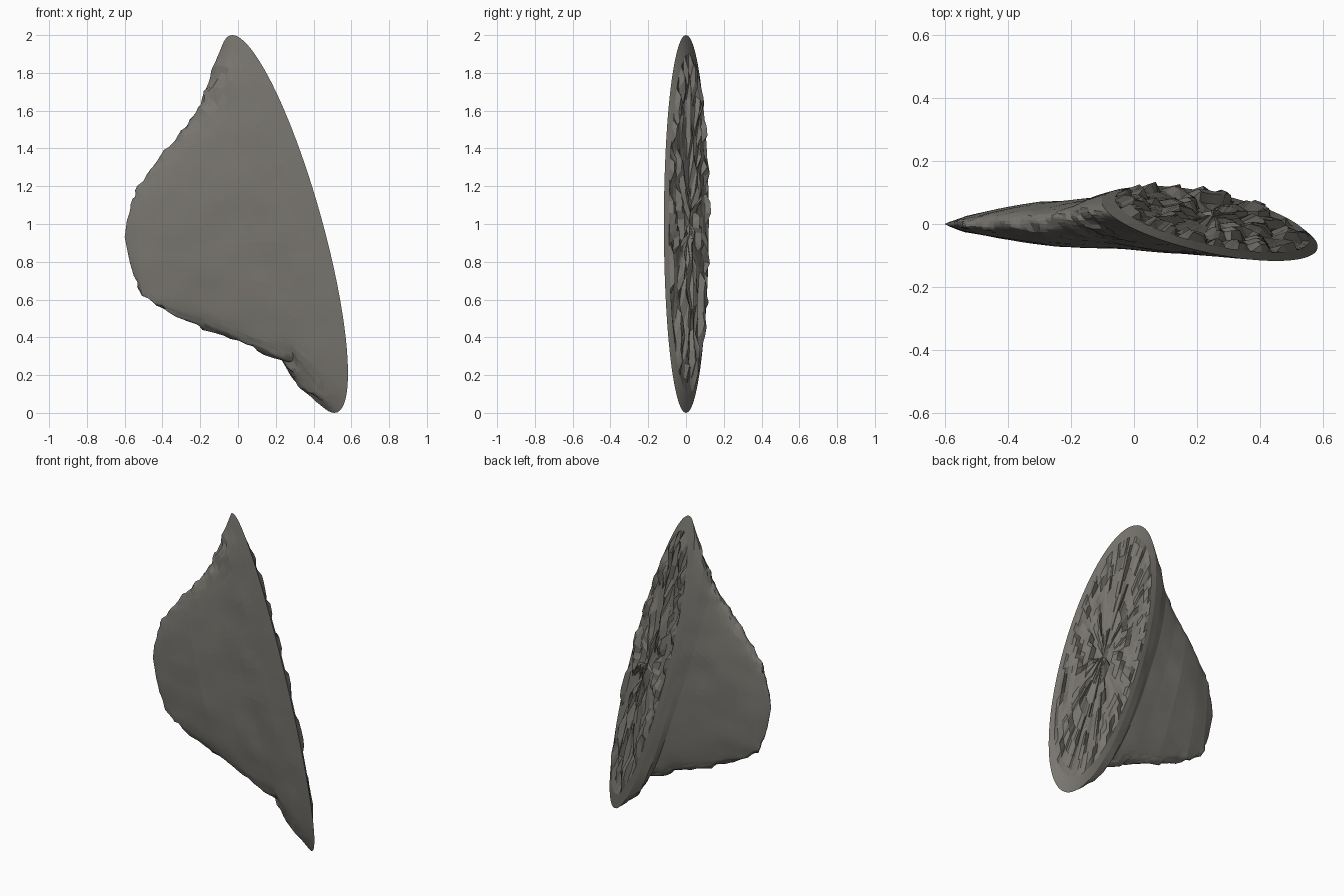
import bpy, bmesh, math, random
from mathutils import Vector, noise

random.seed(4)
cube = bpy.data.objects.get("Cube")
if cube:
    bpy.data.objects.remove(cube, do_unlink=True)

SEGMENTS = 96
STEPS = 5

# Sections from the broad broken face to the thin fin edge:
# top (x, z), bottom (x, z), half thickness (x, y)
SECTIONS = [
    ((-0.03, 2.0), (0.51, 0.0), (0.21, -0.117)),
    ((-0.11, 1.80), (0.38, 0.11), (0.14, -0.102)),
    ((-0.18, 1.64), (0.26, 0.27), (0.08, -0.088)),
    ((-0.28, 1.51), (0.08, 0.34), (0.04, -0.077)),
    ((-0.36, 1.41), (-0.13, 0.43), (0.02, -0.070)),
    ((-0.47, 1.29), (-0.38, 0.53), (0.0, -0.046)),
    ((-0.55, 1.14), (-0.51, 0.63), (0.0, -0.026)),
    ((-0.59, 1.02), (-0.57, 0.80), (0.0, -0.008)),
]


def mix(p, q, f):
    return [a + (b - a) * f for a, b in zip(p, q)]


def section_point(section, angle, power):
    """Point on a slanted oval section."""
    (tx, tz), (bx, bz), (hx, hy) = section
    c, s = math.cos(angle), math.sin(angle)
    s = math.copysign(abs(s) ** power, s)
    x = (tx + bx) / 2 + (tx - bx) / 2 * c + hx * s
    z = (tz + bz) / 2 + (tz - bz) / 2 * c
    return Vector((x, hy * s, z))


def bridge(bm, lower, upper):
    for i in range(SEGMENTS):
        j = (i + 1) % SEGMENTS
        bm.faces.new((lower[i], lower[j], upper[j], upper[i]))


def fan(bm, ring, tip):
    for i in range(SEGMENTS):
        bm.faces.new((ring[i], ring[(i + 1) % SEGMENTS], tip))


bm = bmesh.new()
angles = [2 * math.pi * i / SEGMENTS for i in range(SEGMENTS)]

# Fin body: smooth flanks with a chipped outer edge
rings = []
count = (len(SECTIONS) - 1) * STEPS
for k in range(count + 1):
    n = min(k // STEPS, len(SECTIONS) - 2)
    f = k / STEPS - n
    section = [mix(p, q, f) for p, q in zip(SECTIONS[n], SECTIONS[n + 1])]
    power = 1 - 0.25 * min(1, k / STEPS)
    ring = []
    for a in angles:
        p = section_point(section, a, power)
        if k:
            edge = abs(math.cos(a)) ** 12
            fade = min(1, k / STEPS) * min(1, (count - k) / STEPS + 0.3)
            chip = noise.noise_vector(p * 13) * 0.022 + noise.noise_vector(p * 35) * 0.012
            chip.y *= 0.5
            p += chip * edge * fade
            p.y += noise.noise(p * 6) * 0.006 * fade
        ring.append(bm.verts.new(p))
    rings.append(ring)
for lower, upper in zip(rings, rings[1:]):
    bridge(bm, lower, upper)
fan(bm, rings[-1], bm.verts.new((-0.6, 0, 0.93)))

# Broken face: plain bevelled rim around a rough, slightly raised middle
centre = Vector((0.24, 0, 1))
normal = Vector((0.235, 0.42, 0.062)).normalized()
previous = rings[0]
for scale in (0.96, 0.9, 0.84, 0.76, 0.67, 0.57, 0.46, 0.34, 0.22, 0.1):
    ring = []
    rough = 0.0 if scale > 0.88 else 1.0
    lift = 0.022 * min(1, (1 - scale) * 8)
    for a in angles:
        p = centre.lerp(section_point(SECTIONS[0], a, 1), scale)
        cracks = noise.noise(Vector((p.x * 22, p.y * 22, p.z * 9)))
        step = 0.012 if cracks > 0.1 else -0.008
        p += normal * (lift + rough * (step + cracks * 0.012))
        p.z += rough * random.uniform(-0.008, 0.008)
        ring.append(bm.verts.new(p))
    bridge(bm, ring, previous)
    previous = ring
fan(bm, previous, bm.verts.new(centre + normal * 0.022))

bmesh.ops.recalc_face_normals(bm, faces=bm.faces)
mesh = bpy.data.meshes.new("stone_shard")
bm.to_mesh(mesh)
bm.free()
shard = bpy.data.objects.new("stone_shard", mesh)
bpy.context.collection.objects.link(shard)

# Warm grey stone
stone = bpy.data.materials.new("warm_grey_stone")
stone.use_nodes = True
colour = (0.19, 0.18, 0.16, 1)
stone.diffuse_color = colour
stone.node_tree.nodes["Principled BSDF"].inputs["Base Color"].default_value = colour
mesh.materials.append(stone)
